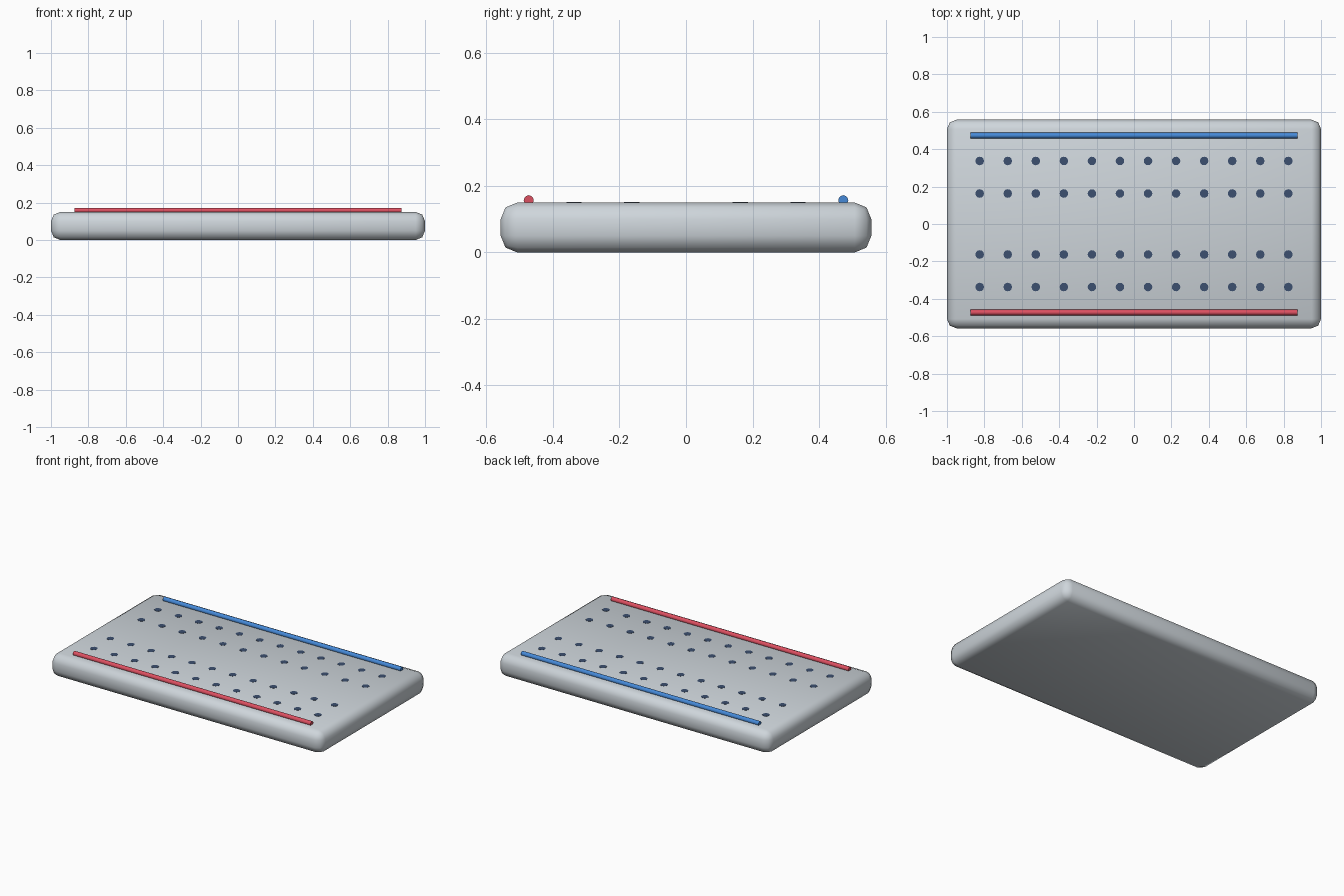
import bpy

if "Cube" in bpy.data.objects:
    bpy.data.objects.remove(bpy.data.objects["Cube"])

def colour(name, rgb):
    m = bpy.data.materials.new(name)
    m.diffuse_color = (*rgb, 1)
    m.use_nodes = True
    m.node_tree.nodes["Principled BSDF"].inputs["Base Color"].default_value = m.diffuse_color
    return m

def cylinder(name, r, depth, loc, mat, sides, rot=(0, 0, 0)):
    bpy.ops.mesh.primitive_cylinder_add(vertices=sides, radius=r, depth=depth, location=loc, rotation=rot)
    o = bpy.context.object
    o.name = name
    o.data.materials.append(mat)
    bpy.ops.object.shade_smooth_by_angle(angle=0.7)
    return o

W, D, H = 2.0, 1.115, 0.15
body_mat = colour("pale_grey", (0.62, 0.67, 0.71))
red = colour("red", (0.72, 0.08, 0.12))
blue = colour("blue", (0.06, 0.25, 0.68))
navy = colour("navy", (0.045, 0.08, 0.16))

# Rounded board
bpy.ops.mesh.primitive_cube_add(size=1, location=(0, 0, H / 2))
board = bpy.context.object
board.name = "board"
board.scale = (W, D, H)
bpy.ops.object.transform_apply(location=False, rotation=False, scale=True)
board.data.materials.append(body_mat)
bevel = board.modifiers.new("rounded_edges", 'BEVEL')
bevel.width = 0.05
bevel.segments = 2
bpy.ops.object.modifier_apply(modifier="rounded_edges")
bpy.ops.object.shade_smooth()

# Coloured rails along the front and back
for name, y, mat in (("front_rail", -0.473, red), ("back_rail", 0.473, blue)):
    cylinder(name, 0.015, 1.75, (0, y, 0.157), mat, 12, (0, 1.570796, 0))

# Grid of contact holes, shown as thin dark discs
for row, y in enumerate((-0.337, -0.163, 0.163, 0.337)):
    for col in range(12):
        cylinder(f"hole_{row}_{col}", 0.023, 0.006, (-0.825 + 0.15 * col, y, 0.148), navy, 12)
